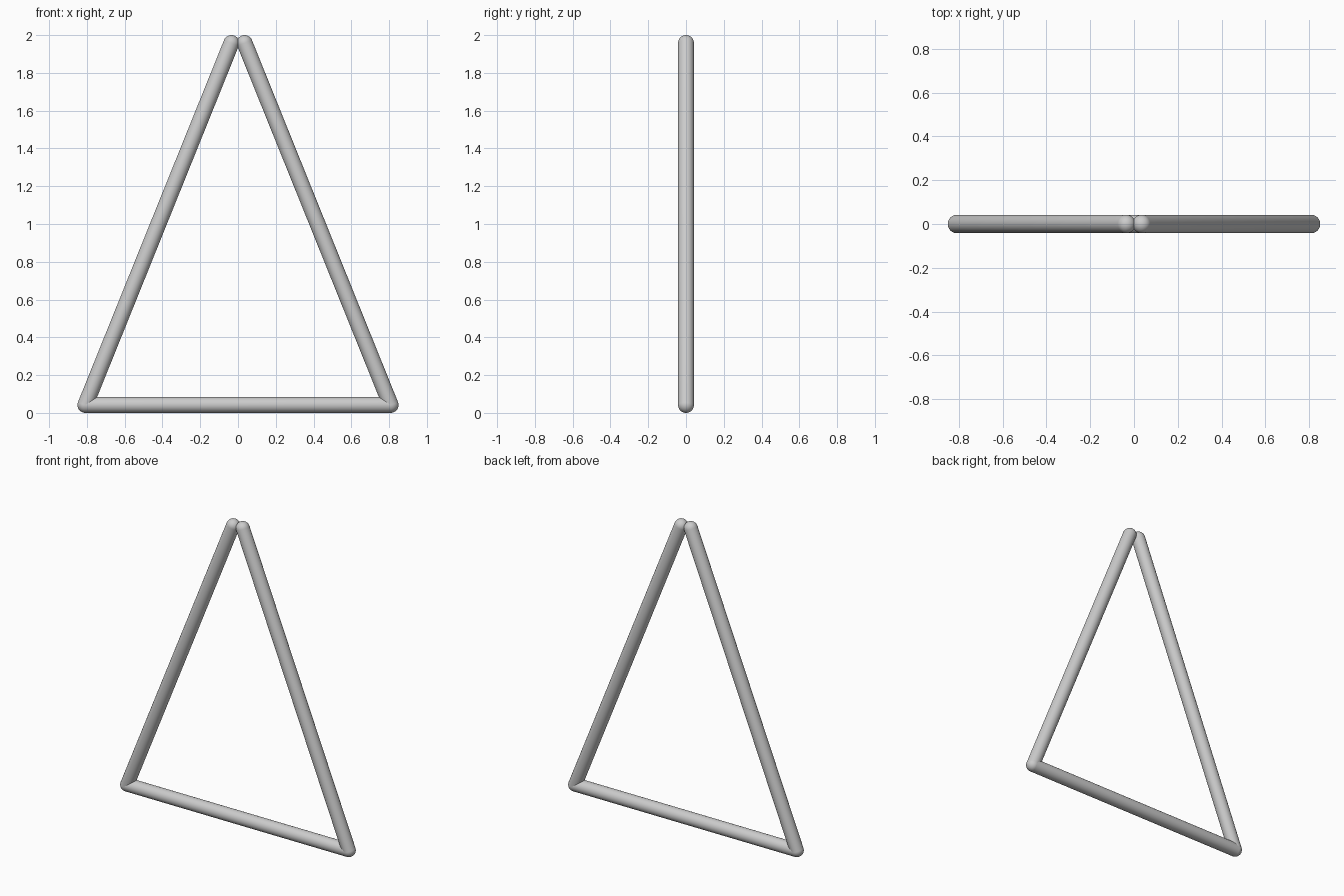
import bpy, bmesh, math
from mathutils import Vector

if "Cube" in bpy.data.objects:
    bpy.data.objects.remove(bpy.data.objects["Cube"])

R = 0.042        # tube radius
SEGS, RINGS = 32, 8


def capsule(name, a, b):
    """Round-ended tube between the points a and b."""
    a, b = Vector(a), Vector(b)
    axis = b - a
    half = axis.length / 2
    bm = bmesh.new()
    bmesh.ops.create_uvsphere(bm, u_segments=SEGS, v_segments=RINGS * 2, radius=R)
    # split the sphere at its equator and bridge the halves into a tube
    equator = [e for e in bm.edges if all(abs(v.co.z) < 1e-5 for v in e.verts)]
    bmesh.ops.split_edges(bm, edges=equator)
    for f in bm.faces:
        s = 1 if f.calc_center_median().z > 0 else -1
        for v in f.verts:
            v.tag = s > 0
    for v in bm.verts:
        v.co.z += half if v.tag else -half
    bmesh.ops.bridge_loops(bm, edges=[e for e in bm.edges if e.is_boundary])
    bmesh.ops.recalc_face_normals(bm, faces=bm.faces)
    for f in bm.faces:
        f.smooth = True
    mesh = bpy.data.meshes.new(name)
    bm.to_mesh(mesh)
    bm.free()
    obj = bpy.data.objects.new(name, mesh)
    obj.location = (a + b) / 2
    obj.rotation_euler = (0, math.atan2(axis.x, axis.z), 0)
    bpy.context.collection.objects.link(obj)
    return obj


# Bottom bar
capsule("bottom_bar", (-0.808, 0, R), (0.808, 0, R))

# Two sloping side bars that meet at the top
for side, label in ((-1, "left"), (1, "right")):
    capsule(label + "_bar", (side * 0.808, 0, R), (side * 0.035, 0, 2 - R))
